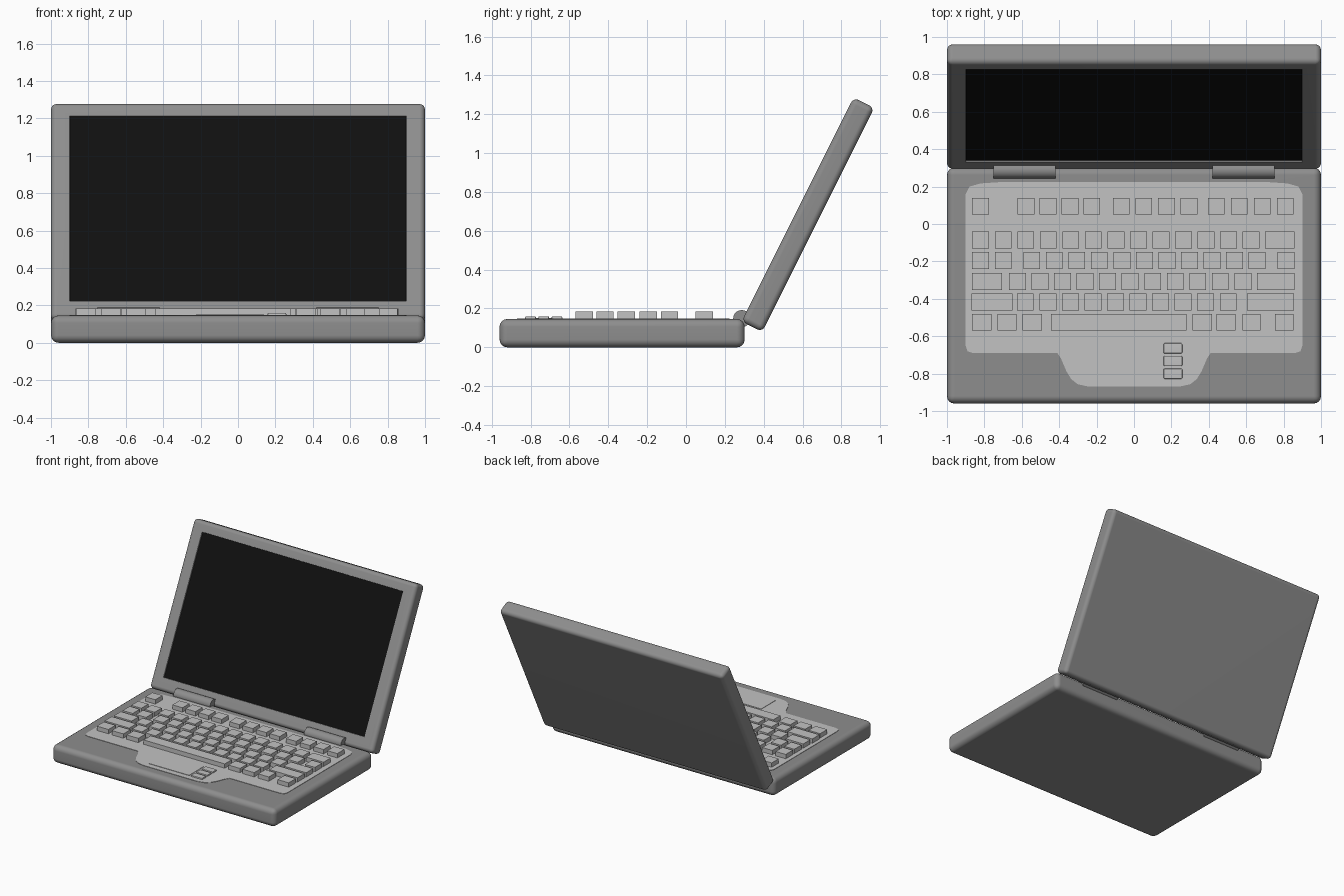
import bpy, bmesh, math
from mathutils import Matrix, Vector

cube = bpy.data.objects.get("Cube")
if cube:
    bpy.data.objects.remove(cube, do_unlink=True)


def material(name, value):
    m = bpy.data.materials.new(name)
    m.use_nodes = True
    color = (value, value, value, 1)
    m.diffuse_color = color
    m.node_tree.nodes["Principled BSDF"].inputs["Base Color"].default_value = color
    return m


CASE = material("case grey", 0.27)
LIGHT = material("key grey", 0.54)
BLACK = material("screen black", 0.005)

DECK = 0.146    # top of the base
PANEL = 0.149   # top of the keyboard panel


def finish(bm, name, *mats, smooth=False):
    bmesh.ops.recalc_face_normals(bm, faces=bm.faces)
    me = bpy.data.meshes.new(name)
    bm.to_mesh(me)
    bm.free()
    ob = bpy.data.objects.new(name, me)
    bpy.context.collection.objects.link(ob)
    for m in mats:
        me.materials.append(m)
    if smooth:
        me.shade_smooth()
        me.set_sharp_from_angle(angle=math.radians(35))
        mod = ob.modifiers.new("even shading", 'WEIGHTED_NORMAL')
        mod.keep_sharp = True
    return ob


def add_box(bm, lo, hi):
    lo, hi = Vector(lo), Vector(hi)
    size = Matrix.Diagonal((*(hi - lo), 1))
    bmesh.ops.create_cube(bm, size=1, matrix=Matrix.Translation((lo + hi) / 2) @ size)


def rounded_box(lo, hi, radius, segments=4):
    bm = bmesh.new()
    add_box(bm, lo, hi)
    bmesh.ops.bevel(bm, geom=bm.edges[:], offset=radius, segments=segments,
                    profile=0.5, affect='EDGES')
    return bm


# Base
finish(rounded_box((-1, -0.96, 0), (1, 0.302, DECK), 0.04), "base", CASE, smooth=True)

# Lid, modelled upright with a recessed screen, then tilted back
bm = rounded_box((-1, -0.06, -0.645), (1, 0.06, 0.645), 0.03)
bm.normal_update()
front = min(bm.faces, key=lambda f: f.calc_center_median().y)
bmesh.ops.inset_region(bm, faces=[front], thickness=0.05)
for v in front.verts:
    v.co.x = math.copysign(0.9, v.co.x)
    v.co.z = math.copysign(0.553, v.co.z) + 0.01
bmesh.ops.inset_region(bm, faces=[front], thickness=0.002, depth=-0.008)
front.material_index = 1
lid = finish(bm, "lid", CASE, BLACK, smooth=True)
lid.location = (0, 0.628, 0.683)
lid.rotation_euler.x = -math.atan(0.5)

# Hinge barrels
for side, name in ((-1, "right_hinge"), (1, "left_hinge")):
    bm = bmesh.new()
    place = Matrix.Translation((side * 0.585, 0.287, 0.148)) @ Matrix.Rotation(math.pi / 2, 4, 'Y')
    bmesh.ops.create_cone(bm, cap_ends=True, segments=20, radius1=0.044,
                          radius2=0.044, depth=0.33, matrix=place)
    finish(bm, name, CASE, smooth=True)

# Keyboard panel with the touchpad tab, mirrored from its left half
half = [(0.7, 0.225), (0.82, 0.217), (0.88, 0.2), (0.9, 0.16), (0.9, -0.65), (0.89, -0.68),
        (0.86, -0.69), (0.41, -0.69), (0.39, -0.72), (0.36, -0.79), (0.335, -0.83),
        (0.3, -0.857), (0.24, -0.87)]
outline = half + [(-x, y) for x, y in reversed(half)]
bm = bmesh.new()
face = bm.faces.new([bm.verts.new((x, y, DECK - 0.004)) for x, y in outline])
walls = bmesh.ops.extrude_face_region(bm, geom=[face])["geom"]
for v in walls:
    if isinstance(v, bmesh.types.BMVert):
        v.co.z = PANEL
finish(bm, "keyboard_panel", LIGHT)


# Keys: each row is a list of (left edge, width)
def run(start, count, pitch=0.1205, width=0.09):
    return [(start + i * pitch, width) for i in range(count)]


rows = {
    "function_keys": (0.05, run(-0.865, 1) + run(-0.622, 4, 0.117) + run(-0.113, 4)
                      + run(0.395, 4, 0.123)),
    "number_keys": (-0.13, run(-0.865, 13) + [(0.7, 0.157)]),
    "upper_letter_keys": (-0.24, run(-0.865, 2) + run(-0.592, 11) + run(0.767, 1)),
    "middle_letter_keys": (-0.353, [(-0.865, 0.16)] + run(-0.668, 11) + [(0.657, 0.2)]),
    "lower_letter_keys": (-0.462, [(-0.87, 0.22)] + run(-0.626, 10) + [(0.603, 0.252)]),
    "space_row_keys": (-0.57, run(-0.865, 3, 0.134, 0.104) + [(-0.445, 0.725)]
                       + run(0.313, 2, 0.127, 0.104) + [(0.58, 0.095), (0.753, 0.1)]),
}
for name, (y, keys) in rows.items():
    bm = bmesh.new()
    for x, width in keys:
        add_box(bm, (x, y, PANEL - 0.004), (x + width, y + 0.09, 0.184))
    finish(bm, name, LIGHT)

# Touchpad and its three buttons
bm = bmesh.new()
add_box(bm, (-0.225, -0.825, PANEL - 0.004), (0.14, -0.64, PANEL + 0.003))
finish(bm, "touchpad", LIGHT)
for i, name in enumerate(("upper_button", "middle_button", "lower_button")):
    y = -0.692 - i * 0.068
    bm = rounded_box((0.158, y, DECK - 0.01), (0.258, y + 0.055, 0.16), 0.006, 2)
    finish(bm, name, LIGHT, smooth=True)
